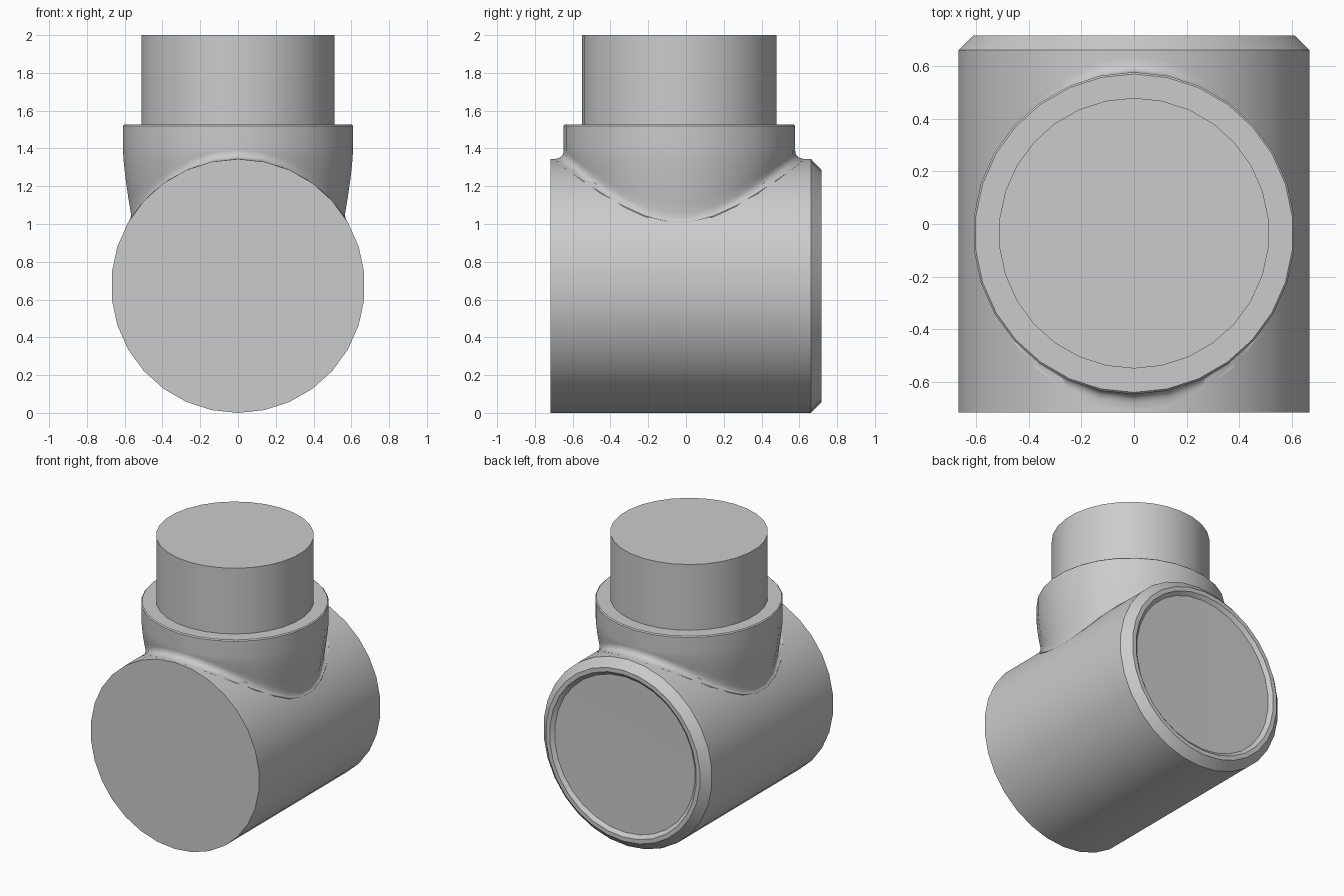
import bpy
import bmesh
from math import sin, cos, pi, sqrt

cube = bpy.data.objects.get("Cube")
if cube:
    bpy.data.objects.remove(cube)

SIDES = 30
BODY_R = 0.672       # horizontal pipe radius and axis height
NECK_Y = -0.035      # axis of the vertical neck
COLLAR_R = 0.613

grey = bpy.data.materials.new("grey")
grey.use_nodes = True
grey.diffuse_color = (0.6, 0.6, 0.6, 1)
grey.node_tree.nodes["Principled BSDF"].inputs["Base Color"].default_value = (0.6, 0.6, 0.6, 1)


def loft(name, rings, cap_start=True, cap_end=True, angle=30):
    """Skin a list of rings; a ring of one point closes as a fan."""
    bm = bmesh.new()
    loops = [[bm.verts.new(p) for p in ring] for ring in rings]
    for a, b in zip(loops, loops[1:]):
        for i in range(SIDES):
            j = (i + 1) % SIDES
            if len(b) == 1:
                bm.faces.new((a[i], a[j], b[0]))
            else:
                bm.faces.new((a[i], a[j], b[j], b[i]))
    if cap_start:
        bm.faces.new(loops[0])
    if cap_end and len(loops[-1]) > 1:
        bm.faces.new(loops[-1])
    bmesh.ops.recalc_face_normals(bm, faces=bm.faces)
    mesh = bpy.data.meshes.new(name)
    bm.to_mesh(mesh)
    bm.free()
    mesh.materials.append(grey)
    obj = bpy.data.objects.new(name, mesh)
    bpy.context.collection.objects.link(obj)
    bpy.ops.object.select_all(action='DESELECT')
    obj.select_set(True)
    bpy.context.view_layer.objects.active = obj
    bpy.ops.object.shade_smooth_by_angle(angle=angle * pi / 180)
    return obj


ANGLES = [2 * pi * i / SIDES for i in range(SIDES)]


def ring_y(r, y):
    return [(r * sin(a), y, BODY_R + r * cos(a)) for a in ANGLES]


def ring_z(r, z):
    return [(r * sin(a), NECK_Y + r * cos(a), z) for a in ANGLES]


# Horizontal pipe with chamfered rim and shallow dished end
body_profile = [(BODY_R, -0.717), (BODY_R, 0.662), (0.615, 0.717),
                (0.585, 0.717), (0.56, 0.695)]
loft("pipe_body", [ring_y(r, y) for r, y in body_profile] + [[(0, 0.688, BODY_R)]])

# Vertical spigot
loft("neck_spigot", [ring_z(0.515, 1.45), ring_z(0.515, 2.0)])


def collar_column(a):
    """Collar section at one angle: bevel, wall, inward taper, fillet, skirt."""
    s, c = sin(a), cos(a)
    inner = 1 / sqrt((s / 0.57) ** 2 + (c / COLLAR_R) ** 2)
    foot = 1 / sqrt((s / 0.582) ** 2 + (c / 0.67) ** 2)
    foot_z = BODY_R + sqrt(BODY_R ** 2 - (foot * s) ** 2)
    start_z = foot_z + 0.045
    pts = [(COLLAR_R - 0.007, 1.527), (COLLAR_R, 1.52), (COLLAR_R, 1.4)]
    for k in range(1, 7):
        t = k / 6
        pts.append((COLLAR_R + (inner - COLLAR_R) * t ** 1.4, 1.4 + (start_z - 1.4) * t))
    for k in range(1, 6):
        t = k / 5
        pts.append((inner + (foot - inner) * t * t, foot_z + 0.045 * (1 - t) ** 2))
    pts.append((foot, foot_z - 0.03))
    return [(r * s, NECK_Y + r * c, z) for r, z in pts]


# Collar blended into the pipe
columns = [collar_column(a) for a in ANGLES]
loft("neck_collar", list(zip(*columns)), cap_end=False, angle=40)
